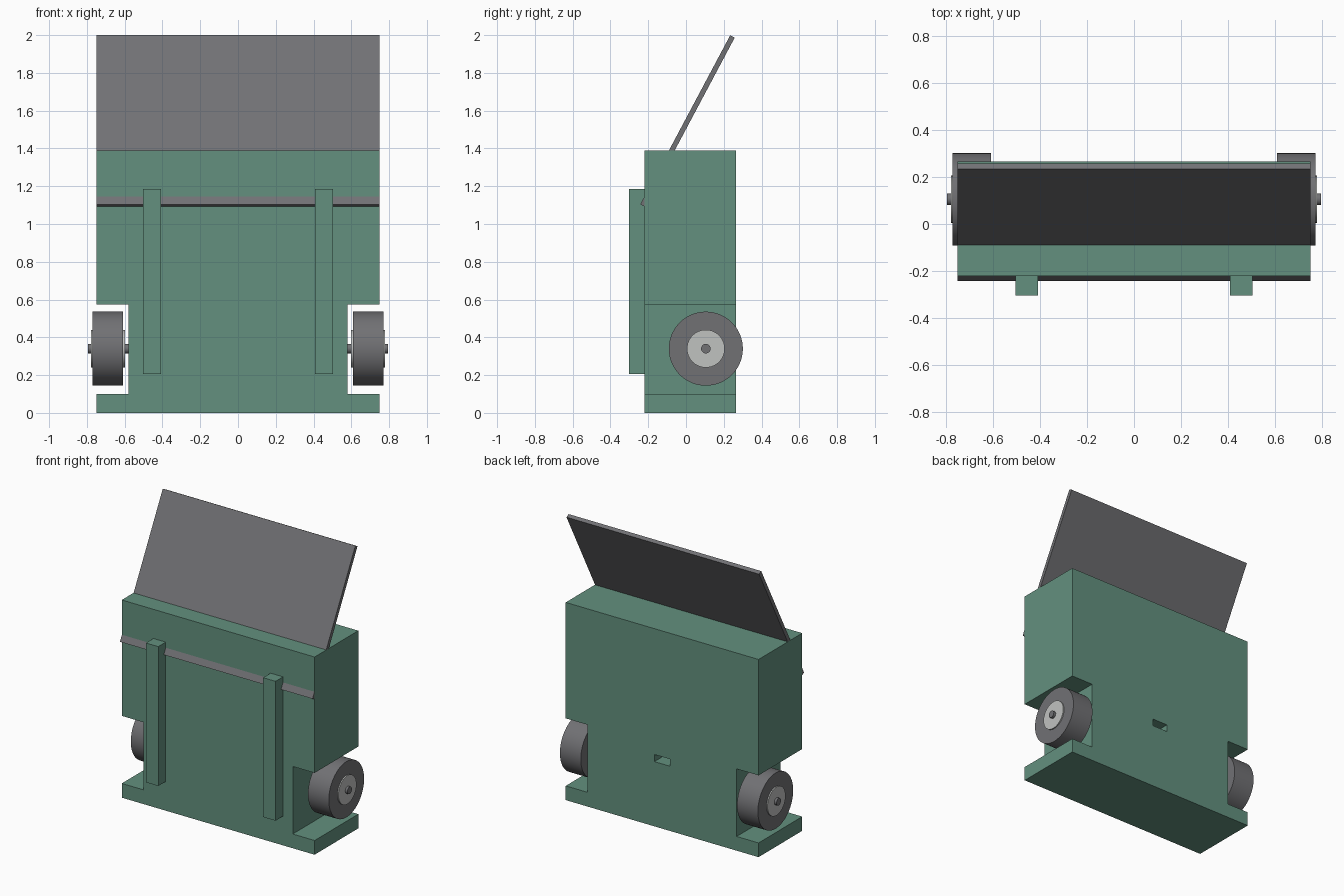
import bpy
import bmesh
from math import pi, radians, atan2, hypot
from mathutils import Matrix, Vector

if "Cube" in bpy.data.objects:
    bpy.data.objects.remove(bpy.data.objects["Cube"], do_unlink=True)


def material(name, color):
    m = bpy.data.materials.new(name)
    m.use_nodes = True
    m.diffuse_color = (*color, 1)
    m.node_tree.nodes["Principled BSDF"].inputs["Base Color"].default_value = (*color, 1)
    return m


GREEN = material("muted green", (0.125, 0.28, 0.21))
GREY = material("dark grey", (0.165, 0.165, 0.175))
LIGHT = material("light grey", (0.53, 0.54, 0.53))


def add_object(name, bm, mat):
    bmesh.ops.recalc_face_normals(bm, faces=bm.faces)
    mesh = bpy.data.meshes.new(name)
    bm.to_mesh(mesh)
    bm.free()
    mesh.materials.append(mat)
    obj = bpy.data.objects.new(name, mesh)
    bpy.context.collection.objects.link(obj)
    return obj


def box(name, low, high, mat):
    low, high = Vector(low), Vector(high)
    bm = bmesh.new()
    place = Matrix.Translation((low + high) / 2) @ Matrix.Diagonal((*(high - low), 1))
    bmesh.ops.create_cube(bm, size=1, matrix=place)
    return add_object(name, bm, mat)


def disc(name, radius, x_in, x_out, side, mat, y=0.105, z=0.34):
    """Cylinder lying along x."""
    bm = bmesh.new()
    place = Matrix.Translation((side * (x_in + x_out) / 2, y, z)) @ Matrix.Rotation(pi / 2, 4, 'Y')
    bmesh.ops.create_cone(bm, cap_ends=True, segments=64, radius1=radius,
                          radius2=radius, depth=x_out - x_in, matrix=place)
    obj = add_object(name, bm, mat)
    bpy.ops.object.select_all(action='DESELECT')
    obj.select_set(True)
    bpy.context.view_layer.objects.active = obj
    bpy.ops.object.shade_smooth_by_angle(angle=radians(30))
    return obj


# Body: mirrored outline with a wheel notch on each side, extruded front to back
half = [(0.75, 0), (0.75, 0.1), (0.58, 0.1), (0.58, 0.575), (0.75, 0.575), (0.75, 1.39)]
outline = half + [(-x, z) for x, z in reversed(half)]
bm = bmesh.new()
face = bm.faces.new([bm.verts.new((x, -0.22, z)) for x, z in outline])
extruded = bmesh.ops.extrude_face_region(bm, geom=[face])["geom"]
bmesh.ops.translate(bm, vec=(0, 0.485, 0),
                    verts=[v for v in extruded if isinstance(v, bmesh.types.BMVert)])
body = add_object("body", bm, GREEN)

# Slot in the back
cutter = box("slot_cutter", (-0.06, 0.165, 0.455), (0.06, 0.3, 0.505), GREEN)
cutter.hide_render = True
cut = body.modifiers.new("slot", 'BOOLEAN')
cut.operation = 'DIFFERENCE'
cut.solver = 'EXACT'
cut.object = cutter
bpy.context.view_layer.objects.active = body
bpy.ops.object.modifier_apply(modifier=cut.name)
bpy.data.objects.remove(cutter, do_unlink=True)

# Leaning panel that passes through the body
bottom, top = (-0.23, 1.098), (0.246, 1.993)
dy, dz = top[0] - bottom[0], top[1] - bottom[1]
panel = box("leaning_panel", (-0.749, -0.0135, 0), (0.749, 0.0135, hypot(dy, dz)), GREY)
panel.location = (0, *bottom)
panel.rotation_euler.x = -atan2(dy, dz)

# Front rails and wheels on both sides
for label, side in (("left", 1), ("right", -1)):
    xs = sorted((side * 0.408, side * 0.504))
    box(label + "_front_rail", (xs[0], -0.303, 0.205), (xs[1], -0.22, 1.185), GREEN)
    disc(label + "_wheel", 0.196, 0.608, 0.77, side, GREY)
    disc(label + "_hub", 0.1, 0.598, 0.778, side, LIGHT)
    disc(label + "_axle", 0.025, 0.57, 0.795, side, GREY)
